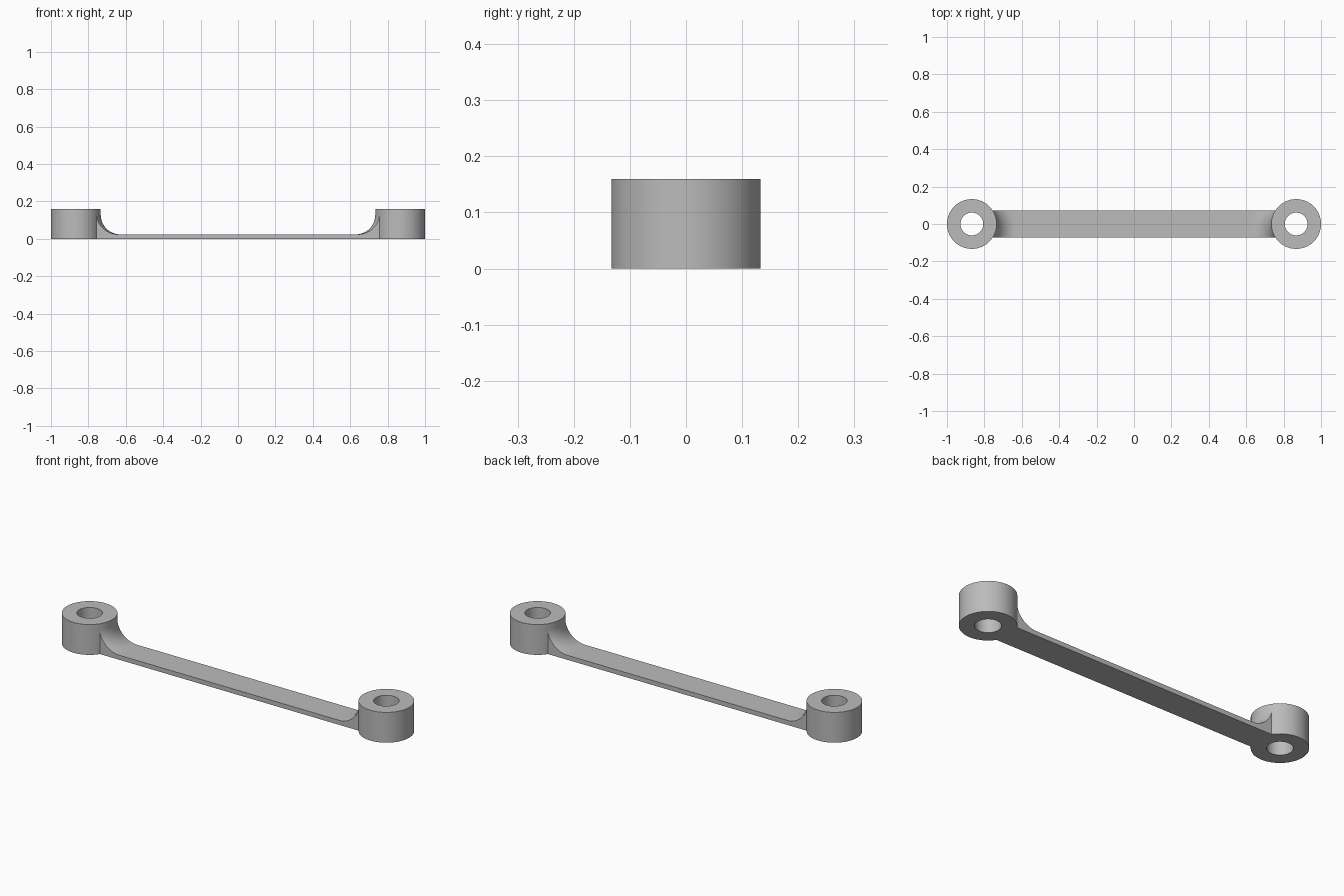
import bpy, bmesh
from math import sin, cos, asin, pi, sqrt

if "Cube" in bpy.data.objects:
    bpy.data.objects.remove(bpy.data.objects["Cube"])

XC, R, HOLE, H = 0.867, 0.133, 0.061, 0.16     # boss centre, radii, height
W, T, F = 0.073, 0.024, 0.105                  # bar half width, thickness, fillet radius
N, M, K = 16, 64, 16                           # steps: sector, rest of boss, fillet

bm = bmesh.new()

def quad(*pts):
    bm.faces.new([bm.verts.new(p) for p in pts])

# Angles round the boss: the sector that meets the bar, then the rest
A = asin(W / R)
sector = [-A + 2 * A * i / N for i in range(N + 1)]
rest = [A + (2 * pi - 2 * A) * i / M for i in range(M + 1)]
rows = [R * sin(a) for a in sector]            # constant-y lines along the bar

# Fillet profile as (radius from boss axis, height), with a flat lead-out
profile = [(R + F * (1 - cos(t)), T + F * (1 - sin(t)))
           for t in (pi / 2 * k / K for k in range(K + 1))]
profile = [(R + F - F * sin(pi / 2 * (1 - k / K)), T + F - F * cos(pi / 2 * (1 - k / K)))
           for k in range(K + 1)]
profile.append((R + F + 0.01, T))

for s in (-1, 1):
    def ring(r, a, z):
        return (s * (-XC + r * cos(a)), r * sin(a), z)

    # Boss: hollow cylinder, with the wall left open where the bar joins
    for angles, in_sector in ((sector, True), (rest, False)):
        for a, b in zip(angles, angles[1:]):
            loop = [(HOLE, 0), (HOLE, H), (R, H), (R, T + F), (R, 0)]
            for i in range(5):
                if in_sector and i == 3:
                    continue
                (r0, z0), (r1, z1) = loop[i], loop[(i + 1) % 5]
                quad(ring(r0, a, z0), ring(r0, b, z0), ring(r1, b, z1), ring(r1, a, z1))

    # Half of the bar: columns run from the boss wall to the middle
    def column(r, z):
        return [(s * (-XC + sqrt(r * r - y * y)), y, z) for y in rows]

    cols = [column(r, z) for r, z in profile] + [[(0, y, T) for y in rows]]
    for c, d in zip(cols, cols[1:]):
        low = lambda p: (p[0], p[1], 0)
        for j in range(N):
            quad(c[j], c[j + 1], d[j + 1], d[j])
            quad(low(c[j]), low(c[j + 1]), low(d[j + 1]), low(d[j]))
        for j in (0, N):
            quad(c[j], d[j], low(d[j]), low(c[j]))

# Weld into one solid
bmesh.ops.remove_doubles(bm, verts=bm.verts, dist=1e-5)
bmesh.ops.recalc_face_normals(bm, faces=bm.faces)
mesh = bpy.data.meshes.new("link_arm")
bm.to_mesh(mesh)
bm.free()

grey = bpy.data.materials.new("plain_grey")
grey.diffuse_color = (0.5, 0.5, 0.5, 1)
grey.use_nodes = True
grey.node_tree.nodes["Principled BSDF"].inputs["Base Color"].default_value = grey.diffuse_color
mesh.materials.append(grey)

arm = bpy.data.objects.new("link_arm", mesh)
bpy.context.collection.objects.link(arm)
bpy.context.view_layer.objects.active = arm
arm.select_set(True)
bpy.ops.object.shade_smooth_by_angle(angle=0.6)
